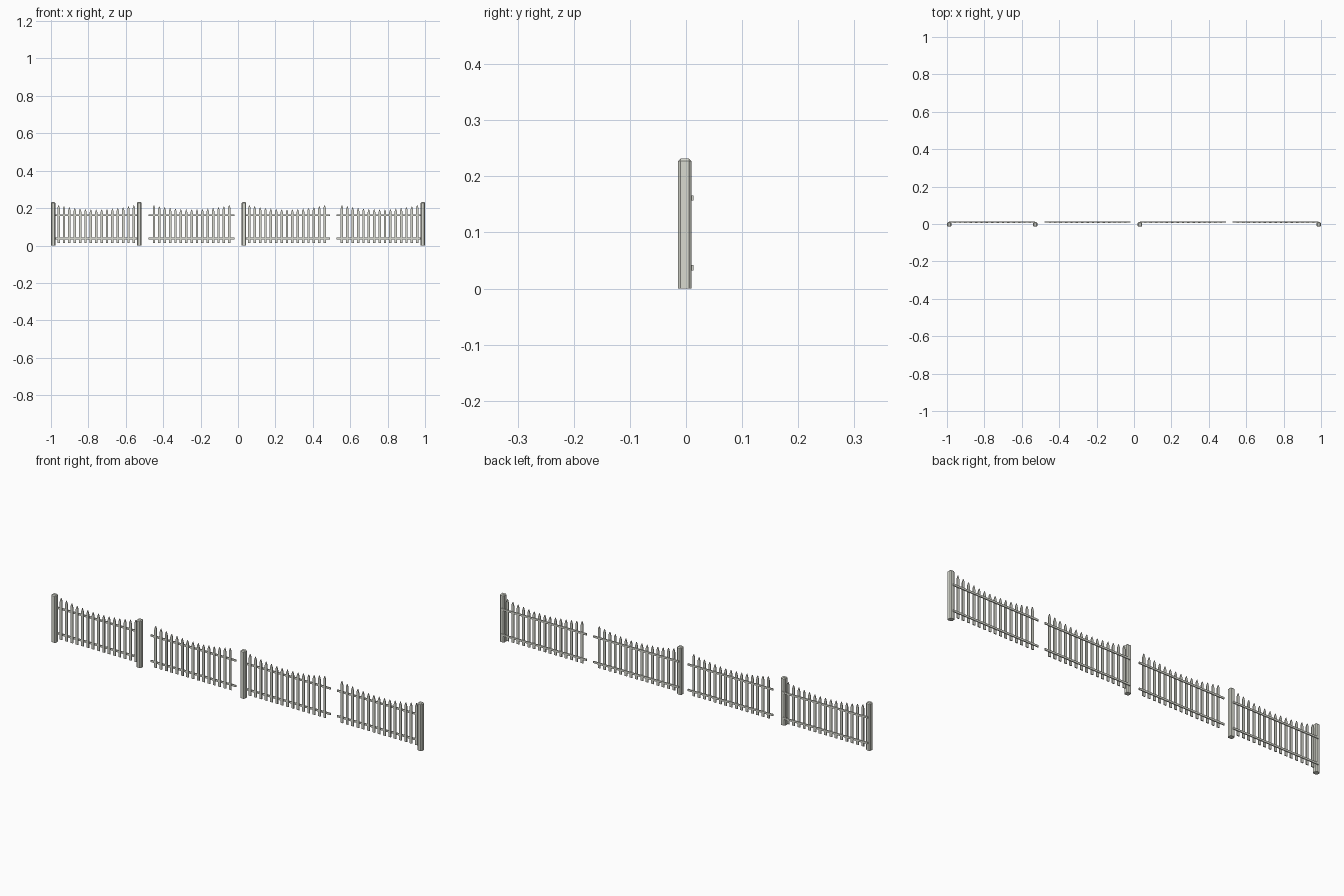
import bpy, bmesh

if "Cube" in bpy.data.objects:
    bpy.data.objects.remove(bpy.data.objects["Cube"])

# one weathered wood colour
wood = bpy.data.materials.new("weathered_wood")
wood.diffuse_color = (0.69, 0.70, 0.63, 1)
wood.use_nodes = True
wood.node_tree.nodes["Principled BSDF"].inputs["Base Color"].default_value = wood.diffuse_color


def finish(name, bm):
    bmesh.ops.recalc_face_normals(bm, faces=bm.faces)
    me = bpy.data.meshes.new(name)
    bm.to_mesh(me)
    bm.free()
    me.materials.append(wood)
    ob = bpy.data.objects.new(name, me)
    bpy.context.collection.objects.link(ob)
    return ob


def box(bm, x0, x1, y0, y1, z0, z1):
    verts = bmesh.ops.create_cube(bm, size=1)["verts"]
    for v in verts:
        v.co.x = x1 if v.co.x > 0 else x0
        v.co.y = y1 if v.co.y > 0 else y0
        v.co.z = z1 if v.co.z > 0 else z0


def post(name, x):
    # square post with chamfered corners and top
    bm = bmesh.new()
    box(bm, x - 0.012, x + 0.012, -0.014, 0.0095, 0, 0.232)
    edges = [e for e in bm.edges if max(v.co.z for v in e.verts) > 0.1]
    bmesh.ops.bevel(bm, geom=edges, offset=0.0045, segments=1, affect='EDGES')
    finish(name, bm)


def picket(bm, x, top):
    # flat board with a pointed top
    w, z0, y0, y1 = 0.0064, 0.013, 0.005, 0.0092
    outline = [(-w, z0), (w, z0), (w, top - 0.018), (w * 0.6, top - 0.009),
               (0, top), (-w * 0.6, top - 0.009), (-w, top - 0.018)]
    face = bm.faces.new([bm.verts.new((x + px, y0, pz)) for px, pz in outline])
    ext = bmesh.ops.extrude_face_region(bm, geom=[face], use_keep_orig=True)
    for v in ext["geom"]:
        if isinstance(v, bmesh.types.BMVert):
            v.co.y = y1


LENGTH, COUNT = 0.46, 15
STEP = LENGTH / (COUNT + 1)

# four panels: pickets with a sagging top line, two rails behind
for n, x in enumerate((-0.988, -0.478, 0.032, 0.527), 1):
    bm = bmesh.new()
    for i in range(1, COUNT + 1):
        picket(bm, x + i * STEP, 0.194 + 0.023 * ((i - 8) / 7) ** 2)
    finish(f"pickets_{n}", bm)
    bm = bmesh.new()
    for z in (0.037, 0.1615):
        box(bm, x, x + LENGTH, 0.009, 0.0136, z - 0.0047, z + 0.0047)
    finish(f"rails_{n}", bm)

# posts
for n, x in enumerate((-0.988, -0.528, 0.032, 0.988), 1):
    post(f"post_{n}", x)
